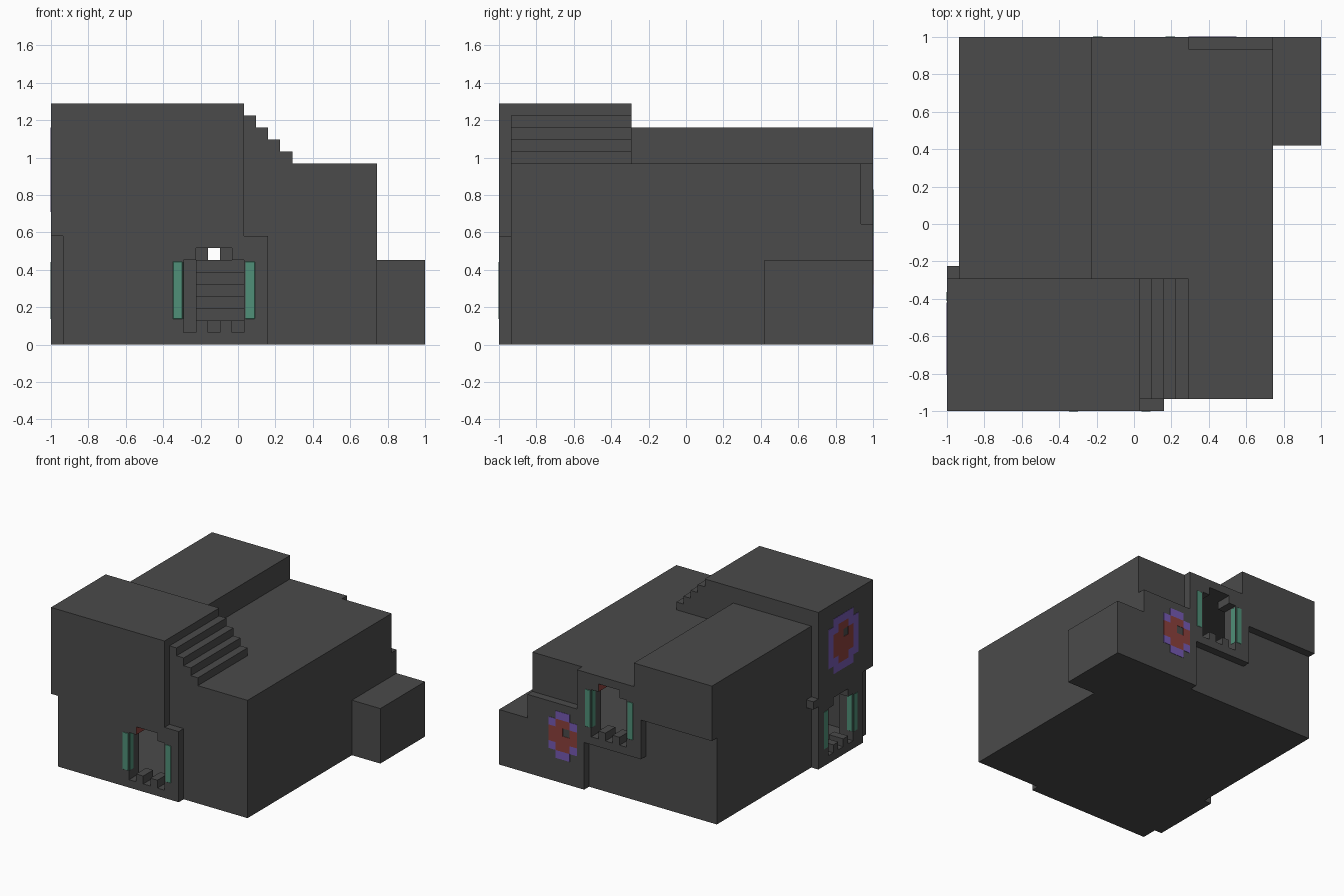
import bpy, bmesh

if "Cube" in bpy.data.objects:
    bpy.data.objects.remove(bpy.data.objects["Cube"])

U = 2 / 31  # one block


def material(name, rgb):
    m = bpy.data.materials.new(name)
    m.use_nodes = True
    m.diffuse_color = (*rgb, 1)
    m.node_tree.nodes["Principled BSDF"].inputs["Base Color"].default_value = (*rgb, 1)
    return m


STONE = material("dark stone", (0.07, 0.07, 0.07))
TEAL = material("teal", (0.08, 0.28, 0.19))
RED = material("brick red", (0.26, 0.053, 0.045))
PURPLE = material("purple", (0.18, 0.102, 0.45))


def finish(name, bm, mats):
    bmesh.ops.recalc_face_normals(bm, faces=bm.faces)
    me = bpy.data.meshes.new(name)
    bm.to_mesh(me)
    bm.free()
    for m in mats:
        me.materials.append(m)
    ob = bpy.data.objects.new(name, me)
    bpy.context.collection.objects.link(ob)
    return ob


def add_box(bm, p, q, index=0):
    """Box between two opposite corners given in blocks."""
    verts = bmesh.ops.create_cube(bm, size=1)["verts"]
    for v in verts:
        c = [a + (b - a) * (t + 0.5) for a, b, t in zip(p, q, v.co)]
        v.co = (c[0] * U - 1, c[1] * U - 1, c[2] * U)
    for f in {f for v in verts for f in v.link_faces}:
        f.material_index = index


def box(name, p, q, mat=STONE):
    bm = bmesh.new()
    add_box(bm, p, q)
    return finish(name, bm, [mat])


def cut(ob, cutter):
    mod = ob.modifiers.new("opening", "BOOLEAN")
    mod.operation = "DIFFERENCE"
    mod.solver = "EXACT"
    mod.object = cutter
    cutter.hide_render = True
    cutter.hide_set(True)


# Main masses
body = box("body", (1, 1, 0), (27, 30, 15))
tall = box("tall_block", (0, 0, 9), (16, 11, 20))
rear = box("rear_block", (1, 11, 11), (12, 31, 18))
box("annex", (27, 22, 0), (31, 31, 7))
box("rear_panel", (19, 30, 0), (27, 31, 6))
box("rear_panel_top", (20, 30, 6), (27, 31, 10))
box("side_peg", (0, 11, 8), (1, 12, 9))

# Roof stairs
for k in range(4):
    box(f"roof_step_{k + 1}", (16 + k, 1, 15), (17 + k, 11, 19 - k))

# Window frames
front_frame = box("front_frame", (1, 0, 0), (18, 1, 9))
side_frame = box("side_frame", (0, 2, 0), (1, 11, 9))
back_frame = box("back_frame", (11, 30, 6), (20, 31, 15))

# Hollow room with an inner staircase
room = box("room_cutter", (2, 2, 1), (26, 29, 14))
for part in (body, tall, rear):
    cut(part, room)
for k in range(2, 8):
    box(f"inner_step_{k}", (12, 9 + k, k - 1), (26, 29, k))

# Opening outline: crenellated sill below, raised notch above
OUTLINE = [(1, 1), (2, 1), (2, 2), (3, 2), (3, 1), (4, 1), (4, 2), (5, 2),
           (5, 1), (6, 1), (6, 7), (5, 7), (5, 8), (2, 8), (2, 7), (1, 7)]


def window(name, place, parts, liner):
    """place maps (along, depth, height) to block coordinates."""
    bm = bmesh.new()

    def ring(depth):
        out = []
        for a, z in OUTLINE:
            x, y, h = place(a, depth, z)
            out.append(bm.verts.new((x * U - 1, y * U - 1, h * U)))
        return out

    near, far = ring(-1), ring(2.5)
    bm.faces.new(near)
    bm.faces.new(far)
    for i in range(len(near)):
        j = (i + 1) % len(near)
        bm.faces.new((near[i], near[j], far[j], far[i]))
    cutter = finish(name + "_cutter", bm, [STONE])
    for part in parts:
        cut(part, cutter)
    # Shutters on both sides
    for label, a in (("a", 0), ("b", 6)):
        s = box(f"{name}_shutter_{label}", place(a - 0.02, -0.03, 2),
                place(a + 1.02, 1, 7), TEAL)
        bev = s.modifiers.new("soft", "BEVEL")
        bev.width = 0.01
        bev.segments = 1
    # Red cheek in the notch
    box(name + "_cheek", place(liner - 0.03, 0.02, 7), place(liner + 0.03, 2, 8), RED)


window("front_window", lambda a, d, z: (10 + a, d, z), (body, front_frame), 2)
window("side_window", lambda a, d, z: (d, 3 + a, z), (body, side_frame), 5)
window("back_window", lambda a, d, z: (12 + a, 31 - d, 6 + z), (body, back_frame), 5)


# Painted eyes as thin plates
def eye(name, rows, top, place):
    bm = bmesh.new()
    for r, row in enumerate(rows):
        for c, ch in enumerate(row):
            if ch in "PR":
                z = top - r
                add_box(bm, place(c, 0, z - 1), place(c + 1, 0.04, z), "PR".index(ch))
    finish(name, bm, [PURPLE, RED])


eye("back_eye", [".PP.", "PRRP", "RR.R", "RRRR", "PRRP", ".PP."], 9,
    lambda c, d, z: (24 - c, 31 + d, z))
eye("side_eye", [".PPPP.", "PPRRPP", "PRR.RP", "PRRRRP", "PRRRRP", "PPRRPP", ".PPPP."], 18,
    lambda c, d, z: (-d, 9 - c, z))
